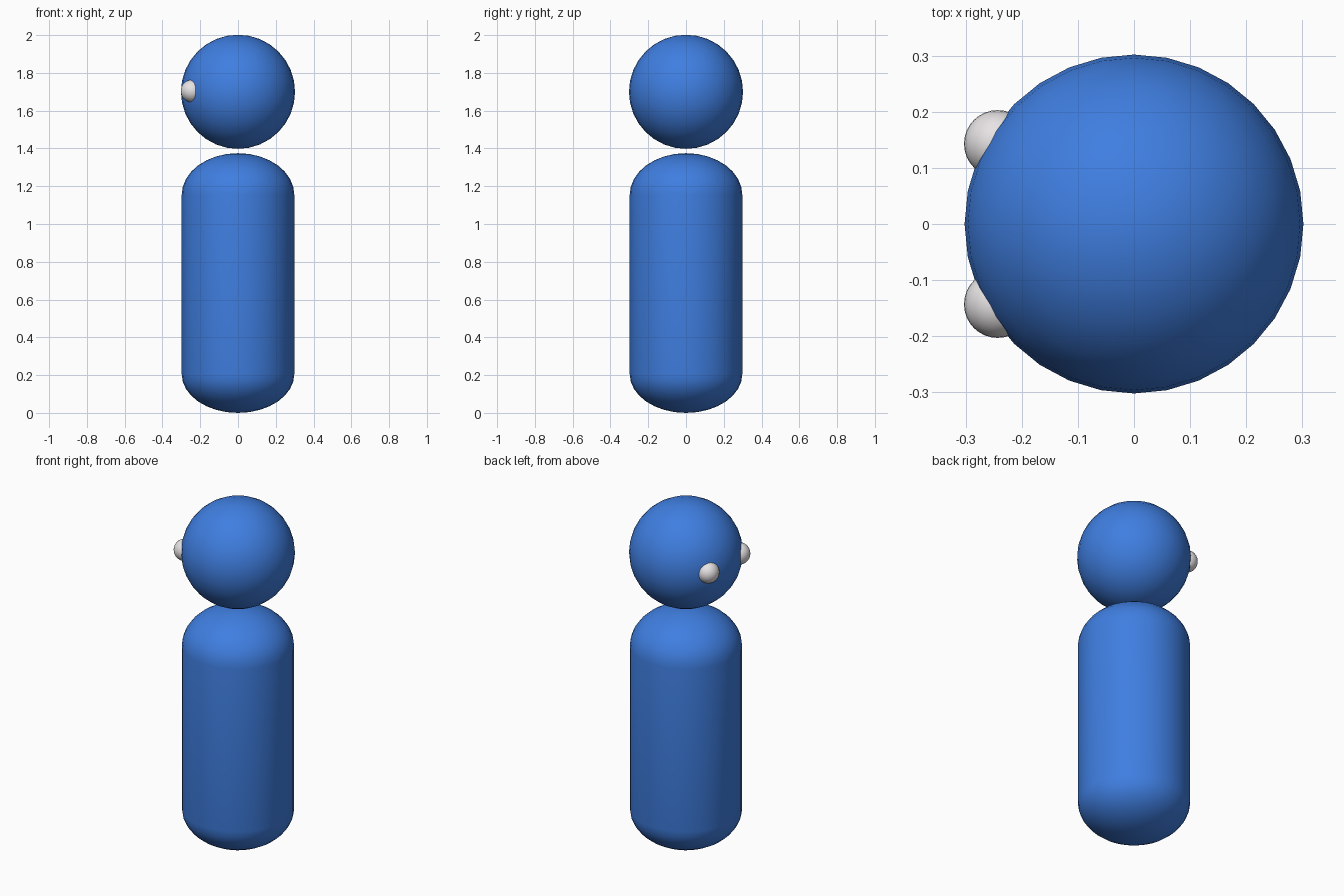
import bpy, bmesh
from math import sin, cos, pi, radians

if "Cube" in bpy.data.objects:
    bpy.data.objects.remove(bpy.data.objects["Cube"])


def material(name, color):
    m = bpy.data.materials.new(name)
    m.diffuse_color = color
    m.use_nodes = True
    m.node_tree.nodes["Principled BSDF"].inputs["Base Color"].default_value = m.diffuse_color
    return m


blue = material("blue", (0.05, 0.21, 0.75, 1))
white = material("white", (0.8, 0.77, 0.78, 1))


def smooth(obj, mat):
    obj.data.materials.append(mat)
    for p in obj.data.polygons:
        p.use_smooth = True


def ball(name, loc, radius, mat):
    bpy.ops.mesh.primitive_uv_sphere_add(segments=32, ring_count=16, radius=radius, location=loc)
    obj = bpy.context.object
    obj.name = name
    smooth(obj, mat)


# Body: lathed capsule with flattened elliptical ends
R, LOW, HIGH, TOP, STEPS = 0.298, 0.205, 1.155, 1.375, 8
angles = [i * pi / 2 / STEPS for i in range(STEPS + 1)]
profile = [(R * sin(a), LOW - LOW * cos(a)) for a in angles]
profile += [(R * cos(a), HIGH + (TOP - HIGH) * sin(a)) for a in angles]
bm = bmesh.new()
verts = [bm.verts.new((r, 0, z)) for r, z in profile]
edges = [bm.edges.new(pair) for pair in zip(verts, verts[1:])]
bmesh.ops.spin(bm, geom=verts + edges, cent=(0, 0, 0), axis=(0, 0, 1),
               angle=2 * pi, steps=32, use_duplicate=False)
bmesh.ops.remove_doubles(bm, verts=bm.verts, dist=0.0005)
bmesh.ops.recalc_face_normals(bm, faces=bm.faces)
mesh = bpy.data.meshes.new("body")
bm.to_mesh(mesh)
bm.free()
body = bpy.data.objects.new("body", mesh)
bpy.context.collection.objects.link(body)
smooth(body, blue)

# Head floating just above the body
ball("head", (0, 0, 1.7), 0.302, blue)

# Eyes on the -x side of the head
for side, label in ((1, "back"), (-1, "front")):
    ball("eye_" + label, (-0.243, side * 0.143, 1.704), 0.06, white)
